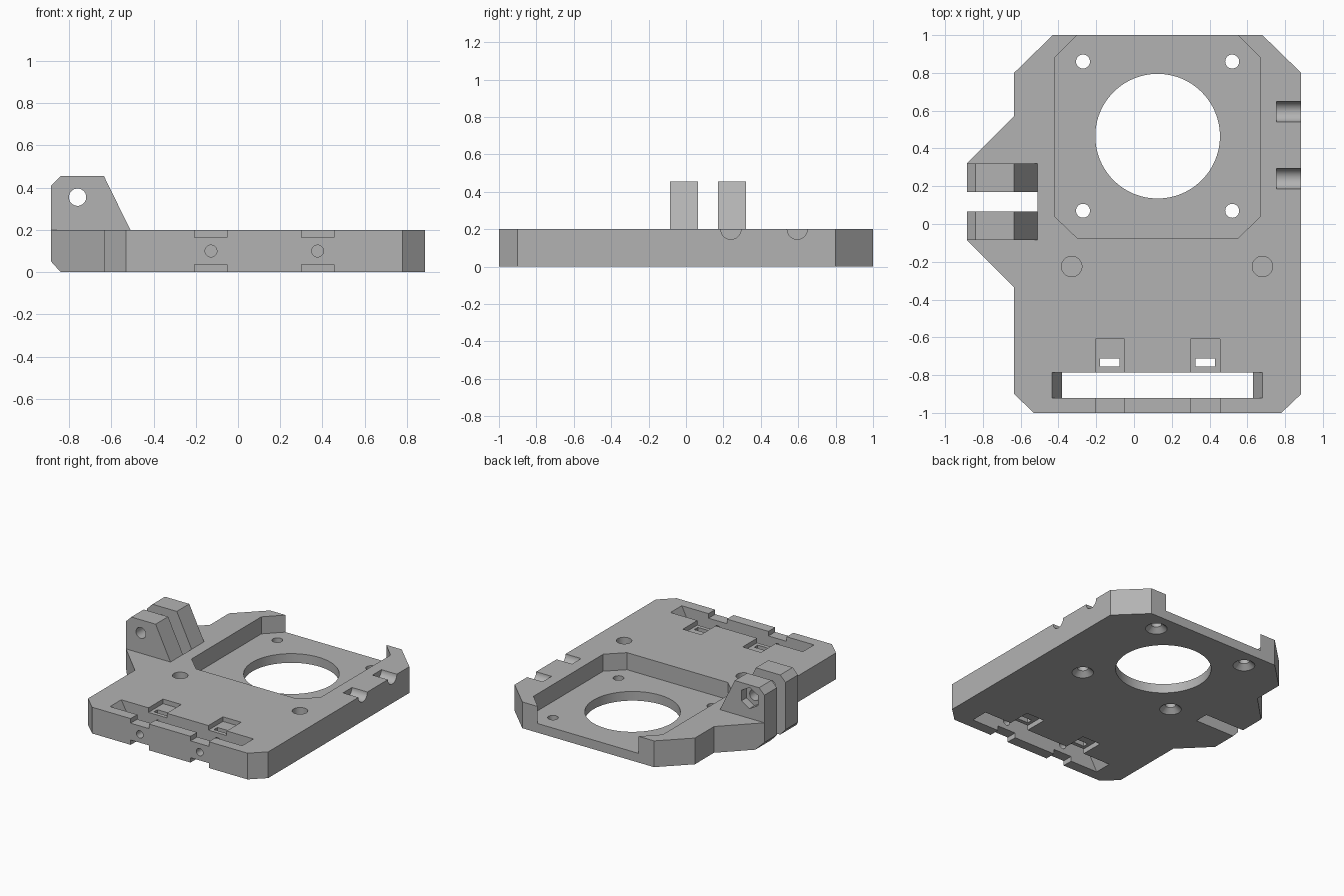
import bpy, bmesh, math
from mathutils import Matrix

cube = bpy.data.objects.get("Cube")
if cube:
    bpy.data.objects.remove(cube, do_unlink=True)

grey = bpy.data.materials.new("light grey plastic")
grey.use_nodes = True
COLOUR = (0.45, 0.45, 0.45, 1)
grey.diffuse_color = COLOUR
grey.node_tree.nodes["Principled BSDF"].inputs["Base Color"].default_value = COLOUR

# Map a profile point (u, v) and a depth w to space, by extrusion axis
PLACE = {
    "X": lambda u, v, w: (w, u, v),
    "Y": lambda u, v, w: (u, w, v),
    "Z": lambda u, v, w: (u, v, w),
}


def add_object(name, bm):
    bmesh.ops.recalc_face_normals(bm, faces=bm.faces)
    mesh = bpy.data.meshes.new(name)
    bm.to_mesh(mesh)
    bm.free()
    mesh.materials.append(grey)
    obj = bpy.data.objects.new(name, mesh)
    bpy.context.collection.objects.link(obj)
    return obj


def prism(name, profile, axis, start, end):
    bm = bmesh.new()
    place = PLACE[axis]
    rings = [[bm.verts.new(place(u, v, w)) for u, v in profile] for w in (start, end)]
    bm.faces.new(rings[0])
    bm.faces.new(rings[1])
    n = len(profile)
    for i in range(n):
        j = (i + 1) % n
        bm.faces.new((rings[0][i], rings[0][j], rings[1][j], rings[1][i]))
    return add_object(name, bm)


def rect(u0, u1, v0, v1):
    return [(u0, v0), (u1, v0), (u1, v1), (u0, v1)]


def ngon(u, v, radius, sides=40, turn=0.0):
    angles = [turn + 2 * math.pi * i / sides for i in range(sides)]
    return [(u + radius * math.cos(a), v + radius * math.sin(a)) for a in angles]


def cone(name, x, y, r_low, r_high, z_low, z_high):
    bm = bmesh.new()
    bmesh.ops.create_cone(bm, cap_ends=True, segments=40, radius1=r_low, radius2=r_high,
                          depth=z_high - z_low,
                          matrix=Matrix.Translation((x, y, (z_low + z_high) / 2)))
    return add_object(name, bm)


def cut(target, cutter):
    cutter.hide_render = True
    mod = target.modifiers.new("cut", "BOOLEAN")
    mod.operation = "DIFFERENCE"
    mod.solver = "EXACT"
    mod.object = cutter
    bpy.context.view_layer.objects.active = target
    bpy.ops.object.modifier_apply(modifier=mod.name)
    bpy.data.objects.remove(cutter, do_unlink=True)


TOP = 0.2
FLOOR = 0.07

# Base plate with clipped corners and a side lug
plate = prism("base_plate", [
    (-0.43, 1), (-0.635, 0.8), (-0.635, 0.57), (-0.885, 0.32), (-0.885, -0.085),
    (-0.635, -0.335), (-0.635, -0.9), (-0.53, -1), (0.78, -1), (0.885, -0.9),
    (0.885, 0.8), (0.68, 1)], "Z", 0, TOP)

# Lug: gap between the ears and bevelled lower edge
cut(plate, prism("lug_gap", rect(-1, -0.51, 0.065, 0.17), "Z", -0.1, 0.3))
cut(plate, prism("lug_bevel", [(-0.93, 0.1), (-0.93, -0.05), (-0.795, -0.05)], "Y", -0.3, 0.5))

# Motor pocket, open at the back
cut(plate, prism("pocket", [
    (-0.3, -0.075), (0.55, -0.075), (0.67, 0.04), (0.67, 0.88), (0.55, 1),
    (0.55, 1.1), (-0.3, 1.1), (-0.3, 1), (-0.42, 0.88), (-0.42, 0.04)], "Z", FLOOR, 0.3))
cut(plate, prism("motor_hole", ngon(0.125, 0.465, 0.33, 96), "Z", -0.1, 0.3))

# Countersunk screw holes around the motor
for x in (-0.27, 0.52):
    for y in (0.07, 0.86):
        cut(plate, prism("screw_hole", ngon(x, y, 0.037), "Z", -0.1, 0.15))
        cut(plate, cone("countersink", x, y, 0.086, 0.037, -0.01, 0.035))

# Blind round sockets in the top
for x in (-0.33, 0.68):
    cut(plate, prism("socket", ngon(x, -0.225, 0.054), "Z", 0.07, 0.3))

# Half-round notches on the left side
for y in (0.24, 0.595):
    cut(plate, prism("side_notch", ngon(y, TOP, 0.054), "X", 0.755, 1))

# Front slot with pinched ends
cut(plate, prism("front_slot", [
    (-0.49, 0.3), (-0.38, 0.1), (-0.49, -0.1),
    (0.73, -0.1), (0.63, 0.1), (0.73, 0.3)], "Y", -0.92, -0.785))

# Strap recesses above and below, nut windows and front screw holes
for x in (-0.128, 0.377):
    for z0, z1 in ((0.165, 0.3), (-0.1, 0.037)):
        cut(plate, prism("strap_recess", rect(x - 0.077, x + 0.077, -1.1, -0.61), "Z", z0, z1))
    cut(plate, prism("nut_window", rect(x - 0.052, x + 0.052, -0.755, -0.713), "Z", -0.1, 0.3))
    cut(plate, prism("front_screw_hole", ngon(x, 0.1, 0.028, 32), "Y", -1.1, -0.735))

# Pair of hinge ears standing on the lug
ear_profile = [(-0.885, TOP), (-0.885, 0.41), (-0.84, 0.455), (-0.635, 0.455), (-0.51, TOP)]
ears = []
for name, y0, y1 in (("front_ear", -0.085, 0.065), ("back_ear", 0.17, 0.32)):
    ear = prism(name, ear_profile, "Y", y0, y1)
    cut(ear, prism("pivot_hole", ngon(-0.76, 0.355, 0.041), "Y", y0 - 0.1, y1 + 0.1))
    ears.append(ear)

# Hexagonal nut recess on the outer face of the back ear
cut(ears[1], prism("nut_recess", ngon(-0.76, 0.355, 0.08, 6, math.pi / 6), "Y", 0.26, 0.4))

# Smooth the round walls and keep the edges sharp
bpy.ops.object.select_all(action="DESELECT")
for obj in [plate] + ears:
    obj.select_set(True)
bpy.context.view_layer.objects.active = plate
bpy.ops.object.shade_smooth_by_angle(angle=math.radians(25))
